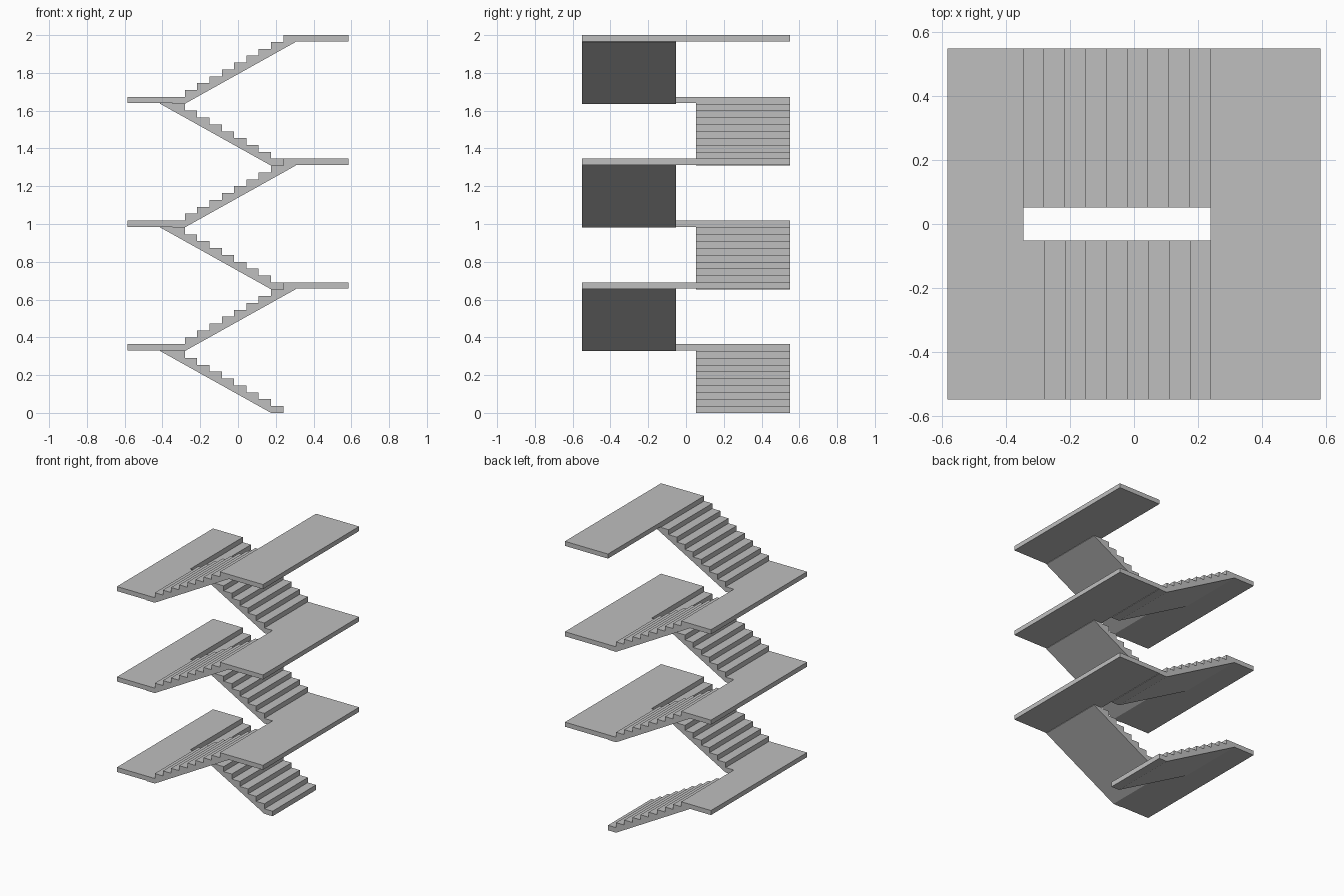
import bpy
import bmesh

RISE = 2 / 55            # step height
TREAD = 0.0652           # step depth
STEPS = 9                # treads per flight
SLAB = 0.033             # landing thickness
HALF_X, HALF_Y, GAP = 0.585, 0.55, 0.052
RIGHT_EDGE = 0.24        # inner edge of the landings on the +x side
LEFT_EDGE = RIGHT_EDGE - STEPS * TREAD

cube = bpy.data.objects.get("Cube")
if cube:
    bpy.data.objects.remove(cube, do_unlink=True)

concrete = bpy.data.materials.new("concrete grey")
concrete.use_nodes = True
colour = (0.52, 0.52, 0.52, 1)
concrete.diffuse_color = colour
concrete.node_tree.nodes["Principled BSDF"].inputs["Base Color"].default_value = colour


def extrude_profile(name, profile, y0, y1):
    """Extrude an (x, z) outline from y0 to y1."""
    bm = bmesh.new()
    face = bm.faces.new([bm.verts.new((x, y0, z)) for x, z in profile])
    new = bmesh.ops.extrude_face_region(bm, geom=[face])["geom"]
    verts = [v for v in new if isinstance(v, bmesh.types.BMVert)]
    bmesh.ops.translate(bm, verts=verts, vec=(0, y1 - y0, 0))
    bmesh.ops.recalc_face_normals(bm, faces=bm.faces)
    mesh = bpy.data.meshes.new(name)
    bm.to_mesh(mesh)
    bm.free()
    mesh.materials.append(concrete)
    obj = bpy.data.objects.new(name, mesh)
    bpy.context.collection.objects.link(obj)


def flight(name, start, direction, base, y0, y1):
    """Stepped slab with a sloping underside, climbing along direction."""
    step = TREAD * direction
    profile = [(start, base)]
    for i in range(STEPS):
        top = base + (i + 1) * RISE
        profile += [(start + i * step, top), (start + (i + 1) * step, top)]
    # the upper end is buried in the landing
    end = start + (STEPS + 1) * step
    landing_mid = base + (STEPS + 1) * RISE - SLAB / 2
    profile += [(start + STEPS * step, landing_mid), (end, landing_mid),
                (end, base + STEPS * RISE), (start + step, base)]
    extrude_profile(name, profile, y0, y1)


def landing(name, x0, x1, top):
    outline = [(x0, top - SLAB), (x1, top - SLAB), (x1, top), (x0, top)]
    extrude_profile(name, outline, -HALF_Y, HALF_Y)


# Three storeys: back flight, left-hand turn, front flight, right-hand turn
for storey in range(3):
    base = storey * 2 * STEPS * RISE
    middle = base + STEPS * RISE
    upper = middle + STEPS * RISE
    n = storey + 1
    flight(f"back_flight_{n}", RIGHT_EDGE, -1, base, GAP, HALF_Y)
    landing(f"half_landing_{n}", -HALF_X, LEFT_EDGE, middle + RISE)
    flight(f"front_flight_{n}", LEFT_EDGE, 1, middle, -HALF_Y, -GAP)
    landing(f"floor_landing_{n}", RIGHT_EDGE, HALF_X, upper + RISE)
